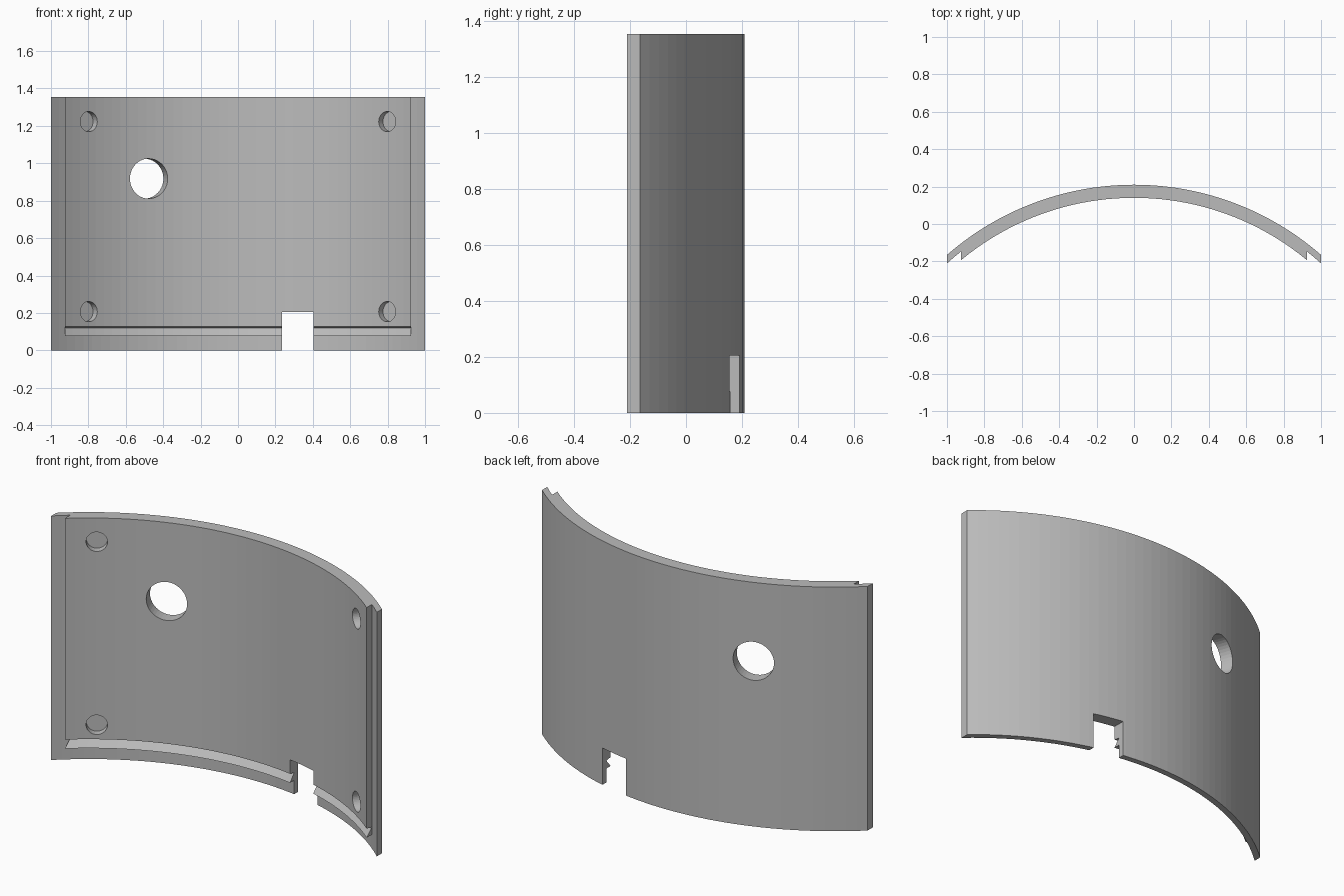
import bpy, bmesh, math
from mathutils import Matrix, Vector

if "Cube" in bpy.data.objects:
    bpy.data.objects.remove(bpy.data.objects["Cube"])

HEIGHT = 1.355
AXIS_Y = -1.31                     # centre of the panel's curvature
R_OUT, R_LIP, R_IN = 1.52, 1.486, 1.45
SEGMENTS = 40

grey = bpy.data.materials.new("plain grey")
grey.use_nodes = True
colour = (0.5, 0.5, 0.5, 1)
grey.diffuse_color = colour
grey.node_tree.nodes["Principled BSDF"].inputs["Base Color"].default_value = colour


def finish(name, bm):
    bmesh.ops.recalc_face_normals(bm, faces=bm.faces)
    mesh = bpy.data.meshes.new(name)
    bm.to_mesh(mesh)
    bm.free()
    mesh.materials.append(grey)
    obj = bpy.data.objects.new(name, mesh)
    bpy.context.collection.objects.link(obj)
    return obj


def sweep(name, section, half_width):
    """Carry a closed (radius, z) section along the arc, ending square at +-half_width."""
    bm = bmesh.new()
    limit = math.asin(half_width / R_OUT)
    rings = []
    for i in range(SEGMENTS + 1):
        x = R_OUT * math.sin(limit * (2 * i / SEGMENTS - 1))
        rings.append([bm.verts.new((x, AXIS_Y + math.sqrt(r * r - x * x), z))
                      for r, z in section])
    n = len(section)
    for a, b in zip(rings, rings[1:]):
        for j in range(n):
            k = (j + 1) % n
            bm.faces.new((a[j], a[k], b[k], b[j]))
    bm.faces.new(rings[0])
    bm.faces.new(rings[-1])
    return finish(name, bm)


def radial_cutter(name, x, z, radius, r_start, r_end):
    """A cylinder pointing away from the axis of curvature."""
    angle = math.asin(x / R_IN)
    out = Vector((math.sin(angle), math.cos(angle), 0))
    middle = out * (r_start + r_end) / 2 + Vector((0, AXIS_Y, z))
    bm = bmesh.new()
    bmesh.ops.create_cone(
        bm, cap_ends=True, segments=40, radius1=radius, radius2=radius,
        depth=r_end - r_start,
        matrix=Matrix.Translation(middle) @ out.to_track_quat('Z', 'Y').to_matrix().to_4x4())
    return finish(name, bm)


def combine(target, tool, operation):
    mod = target.modifiers.new(operation.lower(), 'BOOLEAN')
    mod.operation = operation
    mod.solver = 'EXACT'
    mod.object = tool
    bpy.context.view_layer.objects.active = target
    bpy.ops.object.modifier_apply(modifier=mod.name)
    bpy.data.objects.remove(tool)


# Thin outer skin, which shows as a lip at the sides and the bottom
panel = sweep("curved_panel", [(R_OUT, 0), (R_OUT, HEIGHT), (R_LIP, HEIGHT), (R_LIP, 0)], 1)

# Thicker inner layer with an undercut groove near its lower edge
r_mid = (R_OUT + R_LIP) / 2
inner = sweep("inner_layer", [(r_mid, 0.077), (r_mid, HEIGHT), (R_IN, HEIGHT), (R_IN, 0.127),
                              (R_LIP, 0.12), (R_IN, 0.077)], 0.926)
combine(panel, inner, 'UNION')

# Shallow round pockets near the corners
for x in (-0.798, 0.798):
    for z in (0.207, 1.223):
        combine(panel, radial_cutter("pocket_cutter", x, z, 0.054, R_IN - 0.1, R_IN + 0.04),
                'DIFFERENCE')

# Round hole right through
combine(panel, radial_cutter("hole_cutter", -0.478, 0.918, 0.107, R_IN - 0.2, R_OUT + 0.2),
        'DIFFERENCE')

# Square notch in the bottom edge
bm = bmesh.new()
bmesh.ops.create_cube(bm, size=1, matrix=Matrix.Translation((0.32, 0.1, 0.0))
                      @ Matrix.Diagonal((0.17, 0.8, 0.41, 1)))
combine(panel, finish("notch_cutter", bm), 'DIFFERENCE')
